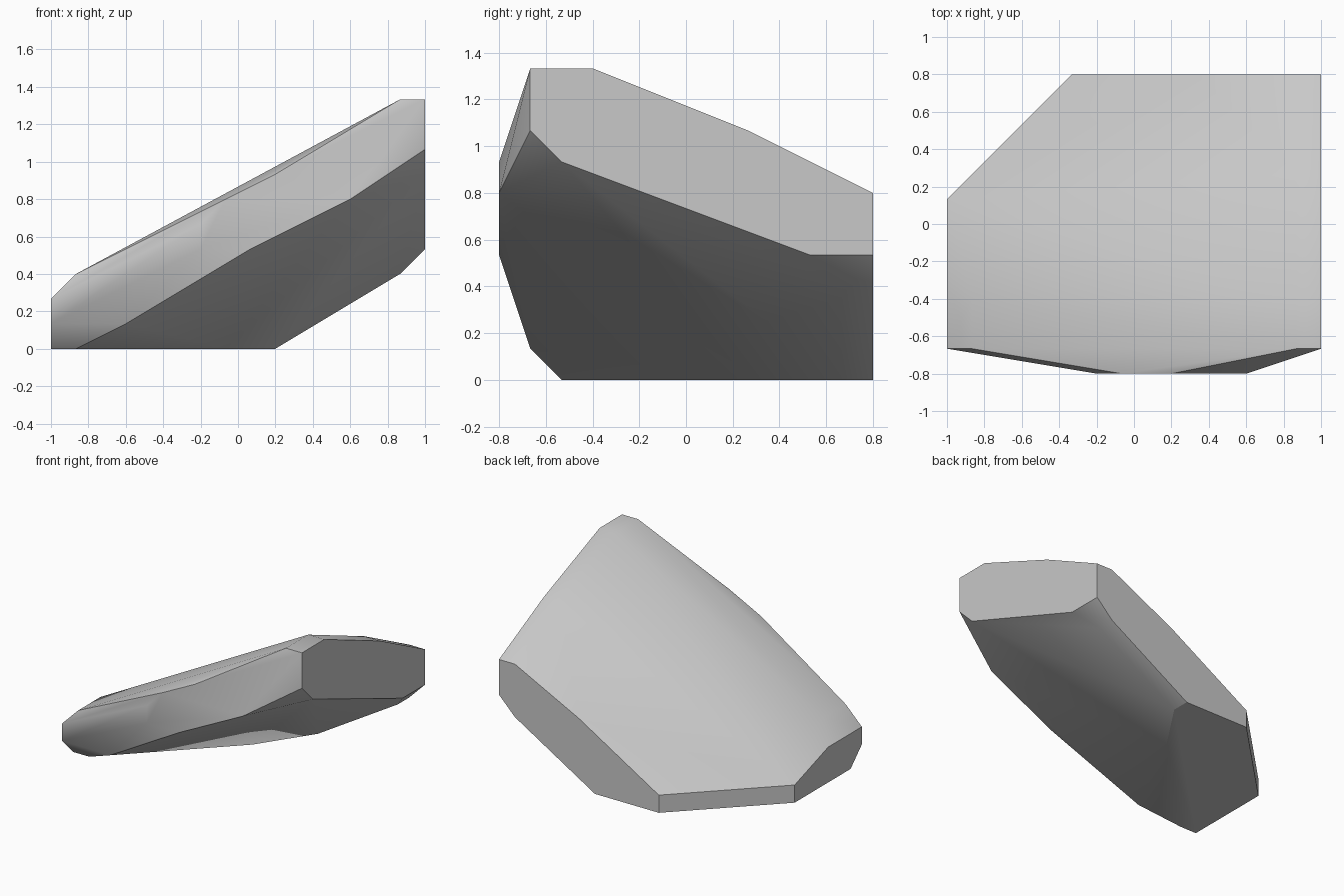
import bpy
import bmesh
import math
from mathutils import Vector

cube = bpy.data.objects.get("Cube")
if cube:
    bpy.data.objects.remove(cube, do_unlink=True)

# Profiles are laid out on a regular modelling grid
STEP = 2 / 15
ORIGIN = Vector((-1, -0.8, 0))
X, Y, Z = range(3)


def add_profile(bm, axis, level, outline):
    """Place a flat outline on the grid plane that crosses the axis at level."""
    for a, b in outline:
        point = [a, b]
        point.insert(axis, level)
        bm.verts.new(ORIGIN + Vector(point) * STEP)


def grey_material():
    colour = (0.58, 0.58, 0.58, 1)
    mat = bpy.data.materials.new("stone_grey")
    mat.use_nodes = True
    mat.diffuse_color = colour
    shader = mat.node_tree.nodes["Principled BSDF"]
    shader.inputs["Base Color"].default_value = colour
    return mat


bm = bmesh.new()

# Tall flat end and short flat end
add_profile(bm, X, 15, [(1, 8), (1, 10), (3, 10), (8, 8),
                        (12, 6), (12, 4), (10, 4), (2, 7)])
add_profile(bm, X, 0, [(7, 0), (7, 1), (4, 2), (1, 2), (1, 1), (2, 0)])

# Flat back wall
add_profile(bm, Y, 12, [(14, 6), (10, 4), (5, 1), (5, 0), (9, 0), (14, 3)])

# Bulging front and its shoulder
add_profile(bm, Y, 0, [(8, 4), (12, 6), (9, 7), (7, 6), (6, 5), (6, 4)])
add_profile(bm, Y, 1, [(14, 10), (1, 3), (3, 1)])

# Foot outline resting on the floor
add_profile(bm, Z, 0, [(9, 11), (7, 8), (3, 4), (1, 2)])

# Chamfer points just inside the two ends
add_profile(bm, X, 14, [(3, 10), (8, 8), (11, 3)])
add_profile(bm, X, 1, [(3, 3)])

# Wrap a convex skin around the profiles and merge its flat areas
hull = bmesh.ops.convex_hull(bm, input=bm.verts[:])
spare = {g for g in hull["geom_interior"] + hull["geom_unused"]
         if isinstance(g, bmesh.types.BMVert)}
bmesh.ops.delete(bm, geom=list(spare), context="VERTS")
bmesh.ops.dissolve_limit(bm, angle_limit=math.radians(0.5),
                         verts=bm.verts[:], edges=bm.edges[:])
bmesh.ops.recalc_face_normals(bm, faces=bm.faces[:])

mesh = bpy.data.meshes.new("sloped_rock")
bm.to_mesh(mesh)
bm.free()
mesh.materials.append(grey_material())

rock = bpy.data.objects.new("sloped_rock", mesh)
bpy.context.collection.objects.link(rock)

# Soft faces with crisp ridges
bpy.ops.object.select_all(action="DESELECT")
rock.select_set(True)
bpy.context.view_layer.objects.active = rock
bpy.ops.object.shade_smooth_by_angle(angle=math.radians(30))
